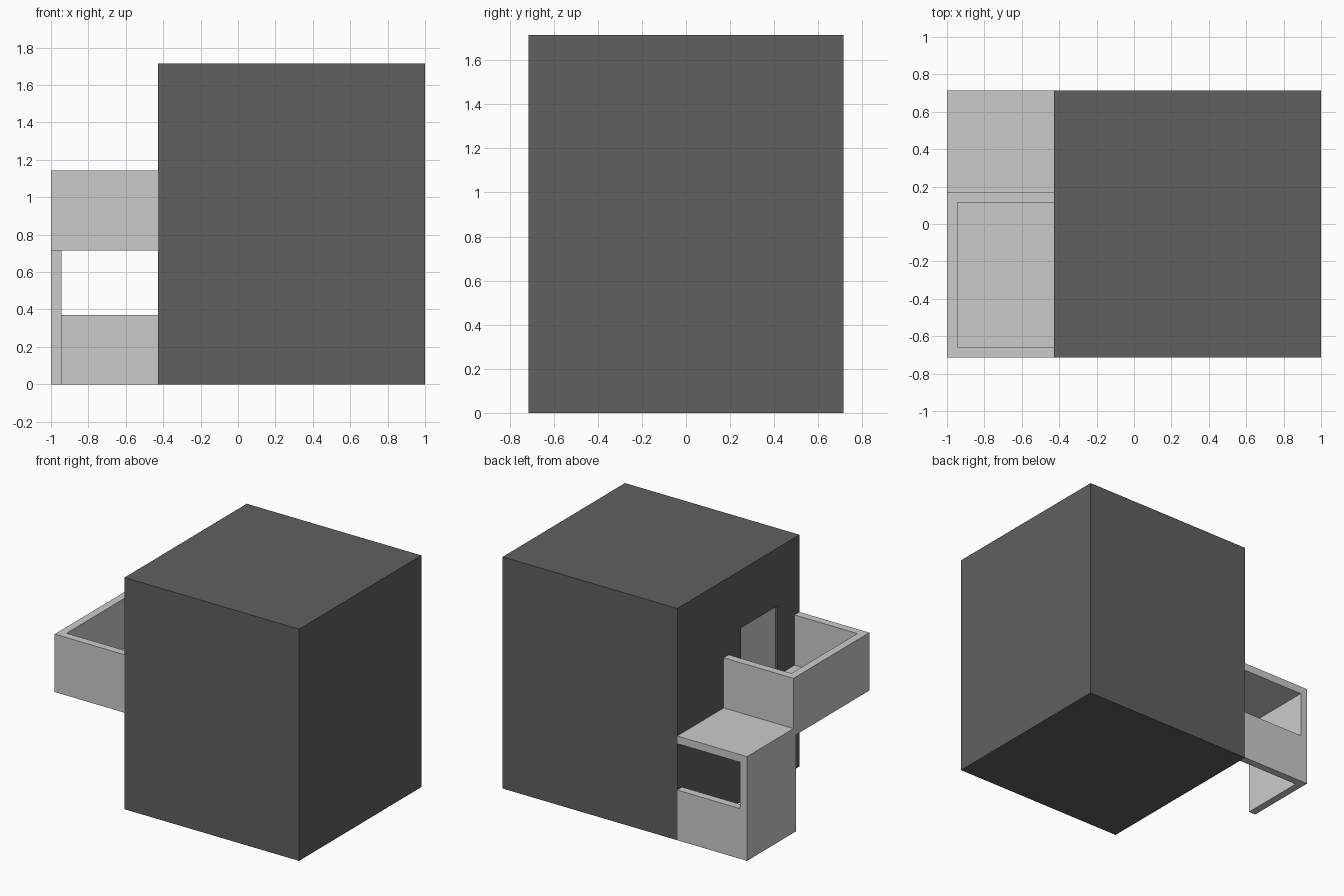
import bpy

if "Cube" in bpy.data.objects:
    bpy.data.objects.remove(bpy.data.objects["Cube"])

U = 2 / 14  # module: overall plan is 14 x 10, height 12
T = 0.4     # wall and slab thickness in modules


def box(name, x, y, z, mat=None):
    """Box from (min, max) ranges given in modules."""
    bpy.ops.mesh.primitive_cube_add(size=1)
    ob = bpy.context.object
    ob.name = name
    for v in ob.data.vertices:
        v.co = [U * (lo + (hi - lo) * (c + 0.5))
                for c, (lo, hi) in zip(v.co, (x, y, z))]
    if mat:
        ob.data.materials.append(mat)
    return ob


dark = bpy.data.materials.new("dark_wall")
dark.diffuse_color = (0.12, 0.117, 0.115, 1)
dark.use_nodes = True
dark.node_tree.nodes["Principled BSDF"].inputs["Base Color"].default_value = dark.diffuse_color

WALL = -3              # side face of the main block
OUT = (-7, WALL)       # annex range in x

# Main block with a shallow recess for the balcony door
block = box("main_block", (WALL, 7), (-5, 5), (0, 12), dark)
door_y, door_z = (-3.2, -0.2), (5 + T, 9)
cutter = box("door_cutter", (WALL - 0.5, WALL + 0.15), door_y, door_z)
cutter.hide_render = True
cutter.hide_set(True)
cut = block.modifiers.new("door_recess", 'BOOLEAN')
cut.object = cutter
cut.solver = 'EXACT'
box("balcony_door", (WALL + 0.12, WALL + 0.15), door_y, door_z)

# Slab: balcony floor that continues as the porch roof
box("balcony_slab", OUT, (-5, 5), (5, 5 + T))

# Balcony parapet on three sides
para_z = (5 + T, 8)
box("parapet_side", (-7, -7 + T), (-5, 1.2), para_z)
for name, y0 in (("parapet_front", -5), ("parapet_back", 1.2 - T)):
    box(name, (-7 + T, WALL), (y0, y0 + T), para_z)

# Porch below: full-height outer wall and low rear wall
box("porch_outer_wall", (-7, -7 + T), (1, 5), (0, 5))
box("porch_low_wall", (-7 + T, WALL), (5 - T, 5), (0, 2.6))
